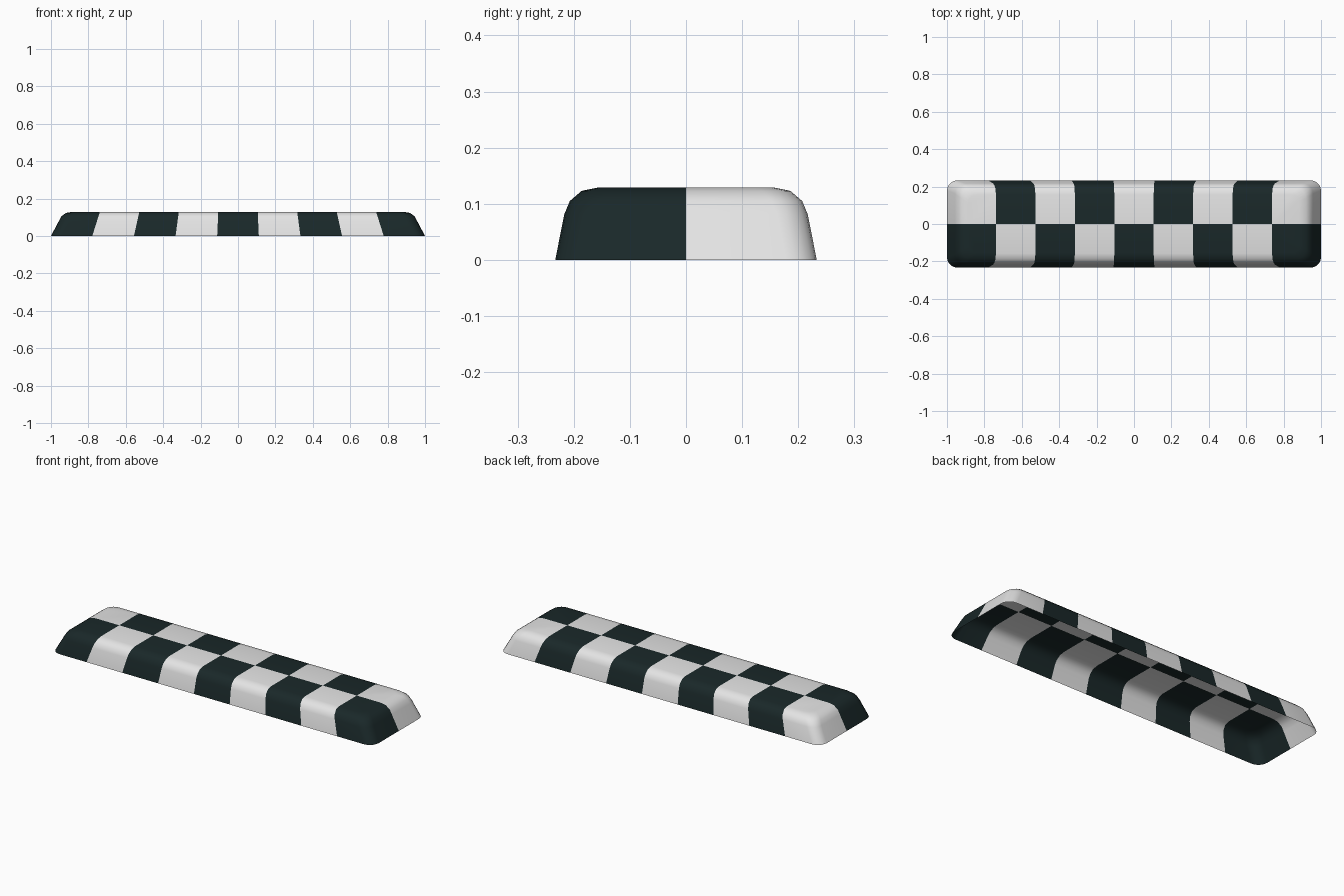
import bpy, bmesh, math
from mathutils import Vector

if "Cube" in bpy.data.objects:
    bpy.data.objects.remove(bpy.data.objects["Cube"])

def material(name, rgb):
    m = bpy.data.materials.new(name)
    m.diffuse_color = (*rgb, 1)
    m.use_nodes = True
    m.node_tree.nodes["Principled BSDF"].inputs["Base Color"].default_value = m.diffuse_color
    return m

# Shell cross-sections: half length, half width, height, corner radius
RINGS = [(1.0, 0.233, 0.0, 0.055), (0.957, 0.217, 0.081, 0.055),
         (0.944, 0.207, 0.105, 0.055), (0.92, 0.186, 0.123, 0.05),
         (0.885, 0.157, 0.129, 0.045)]
SEG = 5
BASE_HALF, TOP_HALF, TOP = 0.1113, 0.1055, 0.129   # half cell length at base and top

def ring(bm, hx, hy, z, r):
    verts = []
    for q, (sx, sy) in enumerate([(1, 1), (-1, 1), (-1, -1), (1, -1)]):
        for i in range(SEG + 1):
            a = math.pi / 2 * (q + i / SEG)
            verts.append(bm.verts.new((sx * (hx - r) + r * math.cos(a),
                                       sy * (hy - r) + r * math.sin(a), z)))
    return verts

# Open-bottomed kerb shell
bm = bmesh.new()
loops = [ring(bm, *p) for p in RINGS]
for a, b in zip(loops, loops[1:]):
    n = len(a)
    for i in range(n):
        j = (i + 1) % n
        bm.faces.new((a[i], a[j], b[j], b[i]))
bm.faces.new(loops[-1])

# Cut the cell borders: centre line and slightly leaning cross planes
def cut(co, no):
    bmesh.ops.bisect_plane(bm, geom=bm.verts[:] + bm.edges[:] + bm.faces[:],
                           plane_co=co, plane_no=no)

cut((0, 0, 0), (0, 1, 0))
lean = (BASE_HALF - TOP_HALF) / TOP
for k in range(-7, 8, 2):
    cut((k * BASE_HALF, 0, 0), Vector((1, 0, k * lean)).normalized())

# Checker colours by cell: the end cells and the centre are dark at the front
for f in bm.faces:
    c = f.calc_center_median()
    cell = math.floor((c.x / (BASE_HALF - lean * c.z) + 9) / 2)
    f.material_index = (cell + (c.y < 0)) % 2
    f.smooth = True

me = bpy.data.meshes.new("kerb_shell")
bm.to_mesh(me)
bm.free()
me.materials.append(material("pale grey", (0.78, 0.78, 0.78)))
me.materials.append(material("dark slate", (0.010, 0.021, 0.022)))
ob = bpy.data.objects.new("kerb_shell", me)
bpy.context.collection.objects.link(ob)
